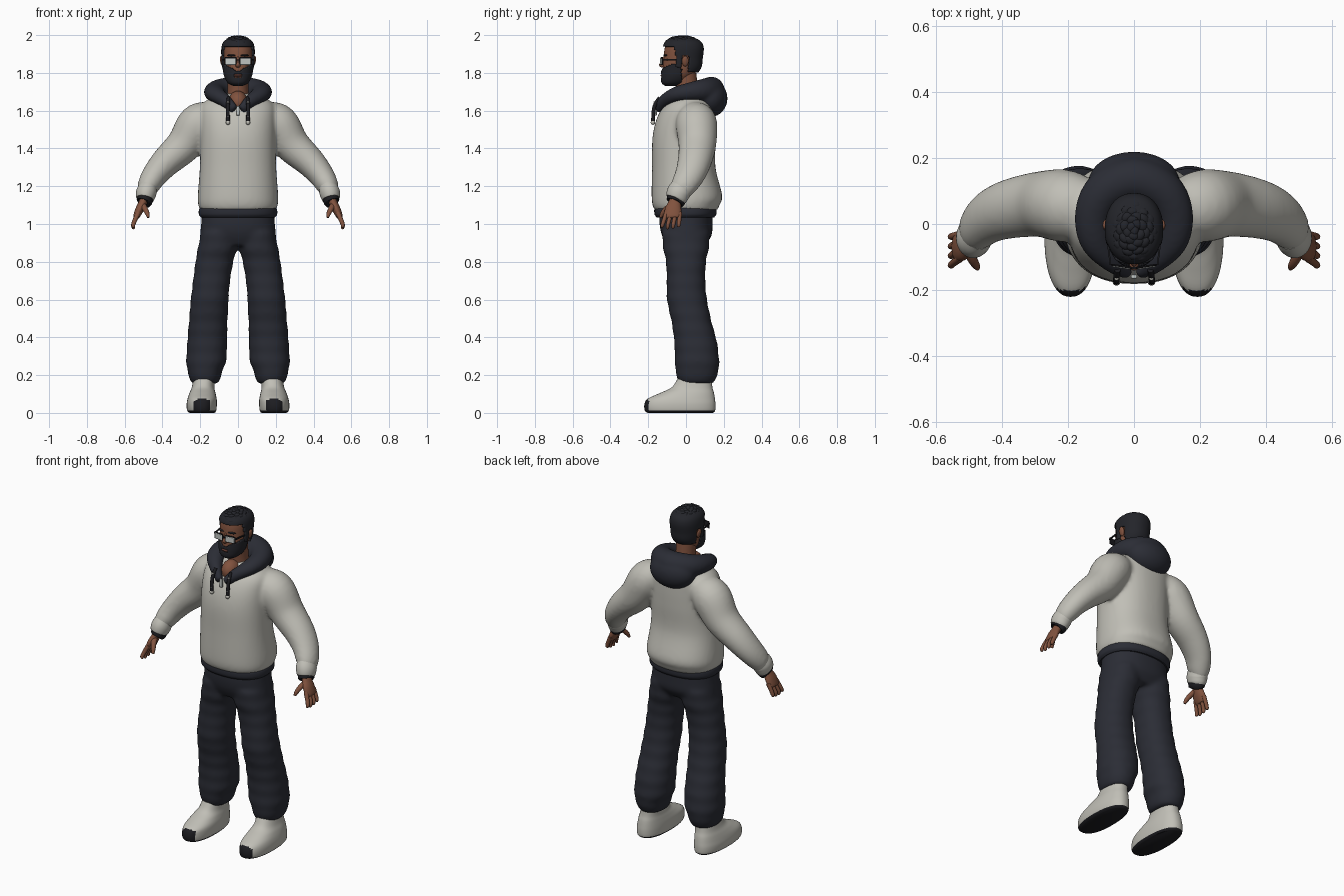
import bpy, bmesh, math, random
from mathutils import Vector, Matrix, Euler

if "Cube" in bpy.data.objects:
    bpy.data.objects.remove(bpy.data.objects["Cube"])
random.seed(4)
X, Y, Z = Vector((1, 0, 0)), Vector((0, 1, 0)), Vector((0, 0, 1))


def material(name, rgb, rough=0.7):
    m = bpy.data.materials.new(name)
    m.use_nodes = True
    m.diffuse_color = (*rgb, 1)
    node = m.node_tree.nodes["Principled BSDF"]
    node.inputs["Base Color"].default_value = (*rgb, 1)
    node.inputs["Roughness"].default_value = rough
    return m


CLOTH = material("off white cloth", (0.53, 0.52, 0.47))
NAVY = material("dark navy cloth", (0.024, 0.026, 0.036))
HAIR = material("hair black", (0.017, 0.018, 0.023))
SKIN = material("brown skin", (0.22, 0.085, 0.048))
LIP = material("lip brown", (0.17, 0.06, 0.045))
BLACK = material("black rubber", (0.012, 0.012, 0.015))
LENS = material("pale lens", (0.55, 0.58, 0.56))


def add_loft(bm, rows, n=32, steps=5, power=2.0, ref=None, side=1, ripple=0):
    """Skin smooth rings through rows of (x, y, z, radius, radius)."""
    pts = [Vector((side * r[0], *r[1:])) for r in rows]
    path = []
    for i in range(len(pts) - 1):
        a, b, c, d = pts[max(i - 1, 0)], pts[i], pts[i + 1], pts[min(i + 2, len(pts) - 1)]
        for k in range(steps):
            t = k / steps
            path.append(b + (c - a) * (t / 2) + (a * 2 - b * 5 + c * 4 - d) * (t * t / 2)
                        + (b * 3 - a - c * 3 + d) * (t ** 3 / 2))
    path.append(pts[-1])
    rings = []
    for i, p in enumerate(path):
        u, v = X, Y
        if ref:
            t = Vector(path[min(i + 1, len(path) - 1)][:3]) - Vector(path[max(i - 1, 0)][:3])
            t.normalize()
            v = (ref - t * ref.dot(t)).normalized()
            u = v.cross(t)
        grow = 1 + ripple * math.sin(p[2] * 75)
        ring = []
        for k in range(n):
            c, s = math.cos(math.tau * k / n), math.sin(math.tau * k / n)
            c, s = [math.copysign(abs(q) ** (2 / power), q) for q in (c, s)]
            ring.append(bm.verts.new(Vector(p[:3]) + u * (c * p[3] * grow) + v * (s * p[4] * grow)))
        rings.append(ring)
    for a, b in zip(rings, rings[1:]):
        for k in range(n):
            bm.faces.new((a[k], a[k - 1], b[k - 1], b[k]))
    bm.faces.new(rings[0])
    bm.faces.new(rings[-1])


def finish(name, bm, mats, mirror=False, remesh=0, solid=0, rule=None):
    bmesh.ops.recalc_face_normals(bm, faces=bm.faces)
    bm.normal_update()
    for f in bm.faces:
        f.smooth = True
        if rule:
            f.material_index = rule(f)
    mesh = bpy.data.meshes.new(name)
    bm.to_mesh(mesh)
    bm.free()
    for m in mats if isinstance(mats, list) else [mats]:
        mesh.materials.append(m)
    ob = bpy.data.objects.new(name, mesh)
    bpy.context.collection.objects.link(ob)
    if mirror:
        ob.modifiers.new("mirror", "MIRROR").use_mirror_merge = False
    if solid:
        mod = ob.modifiers.new("thickness", "SOLIDIFY")
        mod.thickness, mod.offset = solid, -1
    if remesh:
        mod = ob.modifiers.new("blend", "REMESH")
        mod.mode, mod.voxel_size, mod.use_smooth_shade = "VOXEL", remesh, True
        mod = ob.modifiers.new("relax", "SMOOTH")
        mod.factor, mod.iterations = 0.5, 8
    else:
        bpy.ops.object.select_all(action="DESELECT")
        ob.select_set(True)
        bpy.context.view_layer.objects.active = ob
        bpy.ops.object.shade_smooth_by_angle(angle=math.radians(45))
    return ob


def loft(name, rows, mat, mirror=False, rule=None, **kw):
    bm = bmesh.new()
    add_loft(bm, rows, **kw)
    return finish(name, bm, mat, mirror, rule=rule)


def place(loc, size, rot=(0, 0, 0)):
    return Matrix.LocRotScale(Vector(loc), Euler(rot), Vector(size))


def blob(name, loc, size, mat, mirror=False, rot=(0, 0, 0)):
    bm = bmesh.new()
    bmesh.ops.create_uvsphere(bm, u_segments=24, v_segments=16, radius=1, matrix=place(loc, size, rot))
    return finish(name, bm, mat, mirror)


def box(name, loc, size, mat, mirror=False, rot=(0, 0, 0), bevel=0.0):
    bm = bmesh.new()
    bmesh.ops.create_cube(bm, size=1, matrix=place(loc, size, rot))
    ob = finish(name, bm, mat, mirror)
    if bevel:
        mod = ob.modifiers.new("round", "BEVEL")
        mod.width, mod.segments = bevel, 3
    return ob


# Sweatshirt: body and both sleeves blended together
bm = bmesh.new()
add_loft(bm, [(0, 0, 1.07, .2, .165), (0, 0, 1.1, .21, .177), (0, .005, 1.15, .213, .187),
              (0, -.012, 1.3, .202, .168), (0, -.01, 1.45, .2, .168), (0, 0, 1.55, .2, .158),
              (0, .015, 1.62, .195, .137), (0, .02, 1.66, .16, .1), (0, .02, 1.69, .1, .07)],
         n=48, power=2.3)
for s in (1, -1):
    add_loft(bm, [(.14, .045, 1.575, .08, .09), (.21, .055, 1.53, .108, .11), (.285, .06, 1.42, .095, .1),
                  (.38, .045, 1.33, .08, .09), (.44, .02, 1.26, .068, .08), (.475, -.015, 1.2, .058, .068),
                  (.486, -.04, 1.165, .042, .055)], ref=Y, side=s)
finish("sweatshirt", bm, CLOTH, remesh=.011)
loft("waist_hem", [(0, -.003, 1.035, .196, .152), (0, -.003, 1.05, .207, .163), (0, -.003, 1.075, .207, .165),
                   (0, -.003, 1.09, .2, .16)], NAVY, n=48, power=2.3)
loft("sleeve_cuff", [(.478, -.025, 1.19, .05, .06), (.486, -.04, 1.165, .054, .062),
                     (.492, -.05, 1.135, .048, .056), (.493, -.052, 1.13, .04, .048)], CLOTH, True, ref=Y)
loft("inner_cuff", [(.486, -.045, 1.15, .042, .05), (.496, -.055, 1.118, .042, .05),
                    (.498, -.057, 1.113, .034, .042)], BLACK, True, ref=Y)

# Hood: thick collar roll with a hanging bag behind
half = [(.018, -.15, 1.605, .018, .025), (.065, -.115, 1.65, .034, .034), (.115, -.05, 1.685, .05, .042),
        (.123, .03, 1.7, .057, .052), (.085, .1, 1.705, .065, .066)]
bm = bmesh.new()
add_loft(bm, half + [(0, .135, 1.705, .07, .075)] + [(-r[0], *r[1:]) for r in reversed(half)], ref=Z)
bmesh.ops.create_uvsphere(bm, u_segments=32, v_segments=20, radius=1,
                          matrix=place((0, .125, 1.665), (.14, .095, .1)))
finish("hood", bm, NAVY, remesh=.009)

# Drawstrings, flecks, tips and zip pull
loft("drawstring", [(.05, -.14, 1.67, .009, .009), (.054, -.168, 1.62, .01, .01), (.053, -.175, 1.54, .01, .01)],
     BLACK, True, n=12, ref=Y)
for k in range(4):
    blob("string_fleck", (.053, -.176 + k * .004, 1.57 + k * .025), (.007, .008, .005), CLOTH, True)
blob("string_tip", (.053, -.175, 1.538), (.012, .012, .013), CLOTH, True)
box("zip_pull", (0, -.16, 1.6), (.018, .012, .05), LENS, bevel=.004)

# Trousers: hips and legs blended together
bm = bmesh.new()
add_loft(bm, [(0, 0, 1.07, .19, .14), (0, 0, 1, .195, .14), (0, .004, .94, .2, .132),
              (0, 0, .885, .19, .1)], n=48, power=2.3)
for s in (1, -1):
    add_loft(bm, [(.1, 0, .96, .095, .125), (.108, 0, .88, .103, .122), (.125, 0, .8, .1, .106),
                  (.14, 0, .7, .098, .102), (.15, .005, .6, .1, .106), (.158, .03, .48, .102, .106),
                  (.163, .05, .38, .105, .113), (.168, .058, .28, .106, .117), (.175, .058, .22, .092, .114),
                  (.175, .056, .18, .08, .1), (.175, .055, .155, .07, .092)], power=2.2, side=s, ripple=.02)
finish("trousers", bm, NAVY, remesh=.011)


# Shoes: dark sole and toe cap chosen by direction
def shoe_rule(f):
    c, n = f.calc_center_median(), f.normal
    return int(c.z < .012 or (c.y < -.17 and n.y < -.62 and c.z < .075))


loft("shoe", [(.19, -.03, 0, .066, .172), (.192, -.032, .012, .077, .186), (.192, -.032, .045, .08, .188),
              (.19, -.025, .075, .077, .178), (.188, .005, .105, .069, .143), (.185, .032, .135, .06, .108),
              (.18, .045, .18, .056, .09)], [CLOTH, BLACK], True, shoe_rule, n=48, power=2.3)

# Hands
bm = bmesh.new()
add_loft(bm, [(.492, -.05, 1.14, .024, .032), (.505, -.06, 1.11, .022, .034), (.522, -.068, 1.075, .022, .044),
              (.538, -.07, 1.04, .017, .042), (.541, -.07, 1.032, .01, .034)], n=20, ref=Y)
for k in range(4):
    y = -.104 + k * .024
    tip = .97 + .008 * abs(k - 1.3)
    add_loft(bm, [(.528, y, 1.06, .013, .012), (.546, y * 1.12, 1.02, .012, .011),
                  (.555, y * 1.2, .995, .011, .01), (.553, y * 1.22, tip + .005, .008, .008),
                  (.552, y * 1.22, tip, .003, .003)], n=12, steps=3, ref=Y)
add_loft(bm, [(.508, -.07, 1.105, .016, .018), (.492, -.105, 1.08, .014, .015), (.48, -.125, 1.055, .012, .012),
              (.475, -.135, 1.035, .007, .007)], n=12, steps=3, ref=X)
finish("hand", bm, SKIN, True)

# Head, neck and chest opening
head = [(0, -.075, 1.738, .02, .03), (0, -.065, 1.752, .048, .058), (0, -.045, 1.785, .066, .08),
        (0, -.026, 1.83, .074, .096), (0, -.02, 1.88, .077, .098), (0, -.015, 1.93, .077, .098),
        (0, -.015, 1.96, .066, .085), (0, -.015, 1.978, .035, .045)]
loft("head", head, SKIN, n=48, power=2.2)
loft("neck", [(0, .01, 1.6, .065, .065), (0, .005, 1.7, .055, .058), (0, -.005, 1.8, .055, .06)], SKIN)
blob("chest", (0, -.065, 1.645), (.05, .062, .06), SKIN)
blob("nose", (0, -.12, 1.843), (.014, .022, .016), SKIN)
blob("nose_bridge", (0, -.115, 1.862), (.009, .014, .026), SKIN)
blob("ear", (.084, -.004, 1.862), (.01, .018, .028), SKIN, True, (0, .2, 0))
blob("lips", (0, -.122, 1.786), (.022, .013, .007), LIP)
blob("eyebrow", (.036, -.11, 1.893), (.024, .008, .005), HAIR, True, (0, 0, .3))


# Hair and beard: shells lifted off the head
def shell(name, lift, keep):
    bm = bmesh.new()
    add_loft(bm, head, n=72, steps=9, power=2.2)
    bmesh.ops.recalc_face_normals(bm, faces=bm.faces)
    bm.normal_update()
    for v, normal in [(v, v.normal.copy()) for v in bm.verts]:
        v.co += normal * lift
    gone = [f for f in bm.faces if not keep(f.calc_center_median())]
    bmesh.ops.delete(bm, geom=gone, context="FACES")
    finish(name, bm, HAIR, solid=lift + .004)


shell("hair", .011, lambda c: c.z > 1.94 or (c.y > .016 and c.z > 1.805)
      or (c.y > -.06 and c.z > 1.89) or (-.05 < c.y < -.024 and c.z > 1.83))
shell("beard", .008, lambda c: c.y < -.024 and c.z < 1.806 + .5 * abs(c.x)
      and not (abs(c.x) < .023 and 1.778 < c.z < 1.795))
bm = bmesh.new()
for k in range(46):
    a, r = k * 2.4, math.sqrt(k / 46)
    bmesh.ops.create_icosphere(bm, subdivisions=2, radius=1, matrix=place(
        (.066 * r * math.cos(a), -.018 + .086 * r * math.sin(a), 1.985 - .03 * r ** 3),
        (.016, .022, .013), (random.uniform(-.3, .3), random.uniform(-.3, .3), a)))
finish("hair_tufts", bm, HAIR)

# Glasses
box("glasses_frame", (.039, -.128, 1.862), (.064, .006, .042), BLACK, True, (0, 0, .15), .008)
box("glasses_lens", (.0385, -.132, 1.861), (.055, .004, .033), LENS, True, (0, 0, .15), .006)
box("glasses_bridge", (0, -.134, 1.868), (.02, .006, .007), BLACK)
box("glasses_temple", (.079, -.062, 1.87), (.005, .125, .008), BLACK, True, (0, 0, -.12))
